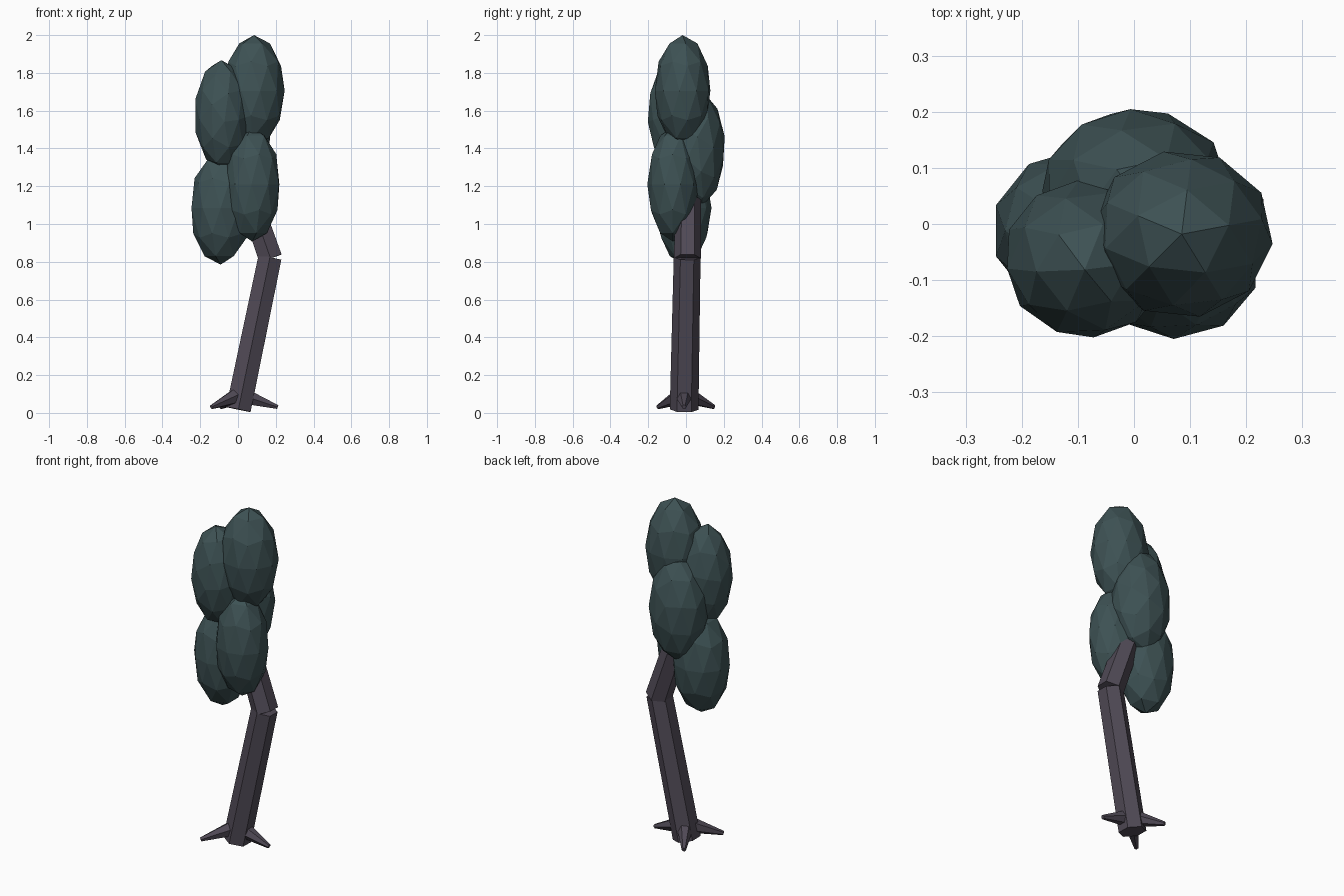
import bpy
from mathutils import Vector, Matrix

if "Cube" in bpy.data.objects:
    bpy.data.objects.remove(bpy.data.objects["Cube"])


def material(name, rgb):
    m = bpy.data.materials.new(name)
    m.diffuse_color = (*rgb, 1)
    m.use_nodes = True
    m.node_tree.nodes["Principled BSDF"].inputs["Base Color"].default_value = m.diffuse_color
    return m


LEAF = material("dark teal leaves", (0.047, 0.083, 0.088))
BARK = material("purple grey bark", (0.080, 0.068, 0.092))


def limb(name, start, end, r1, r2, sides, turn=0.0):
    """Tapered faceted limb running from start to end."""
    a, b = Vector(start), Vector(end)
    axis = b - a
    bpy.ops.mesh.primitive_cone_add(vertices=sides, radius1=r1, radius2=r2,
                                    depth=axis.length)
    ob = bpy.context.object
    ob.name = name
    # Lean the limb with the shortest turn from upright
    spin = Matrix.Rotation(turn, 4, 'Z')
    lean = Vector((0, 0, 1)).rotation_difference(axis).to_matrix().to_4x4()
    ob.data.transform(Matrix.Translation((a + b) / 2) @ lean @ spin)
    ob.data.materials.append(BARK)
    return ob


def leaf_clump(name, centre, radii, pole=(0, 0, 1), turn=0.0):
    """Faceted ball turned so a corner points along pole, then stretched."""
    bpy.ops.mesh.primitive_ico_sphere_add(subdivisions=2, radius=1)
    ob = bpy.context.object
    ob.name = name
    lean = Vector((0, 0, 1)).rotation_difference(Vector(pole)).to_matrix().to_4x4()
    ob.data.transform(Matrix.Translation(centre)
                      @ Matrix.Diagonal((*radii, 1))
                      @ lean @ Matrix.Rotation(turn, 4, 'Z'))
    ob.data.materials.append(LEAF)
    return ob


# Trunk in two leaning hexagonal pieces
limb("lower_trunk", (0.002, -0.01, 0.018), (0.169, 0.006, 0.823), 0.076, 0.071, 6)
limb("upper_trunk", (0.172, 0.008, 0.818), (0.063, 0.012, 1.13), 0.072, 0.068, 6)

# Three roots spreading from the base
for i, (base, tip) in enumerate([
        ((0.03, -0.01, 0.090), (0.21, -0.01, 0.031)),
        ((0.005, -0.02, 0.095), (-0.14, -0.148, 0.031)),
        ((0.005, 0.00, 0.095), (-0.09, 0.148, 0.031))]):
    limb(f"root_{i + 1}", base, tip, 0.048, 0.012, 6)

# Five overlapping leaf clumps
leaf_clump("top_leaves", (0.085, -0.018, 1.705), (0.163, 0.15, 0.295), turn=0.2)
leaf_clump("upper_left_leaves", (-0.085, -0.062, 1.58), (0.148, 0.142, 0.29),
           pole=(-0.33, 0.3, 0.89), turn=0.3)
leaf_clump("front_leaves", (0.075, -0.068, 1.21), (0.15, 0.137, 0.303), turn=0.6)
leaf_clump("lower_left_leaves", (-0.092, -0.012, 1.085), (0.162, 0.147, 0.30), turn=0.0)
leaf_clump("back_leaves", (0.003, 0.06, 1.4), (0.17, 0.148, 0.31),
           pole=(-0.2, 0.25, 0.95), turn=0.3)
